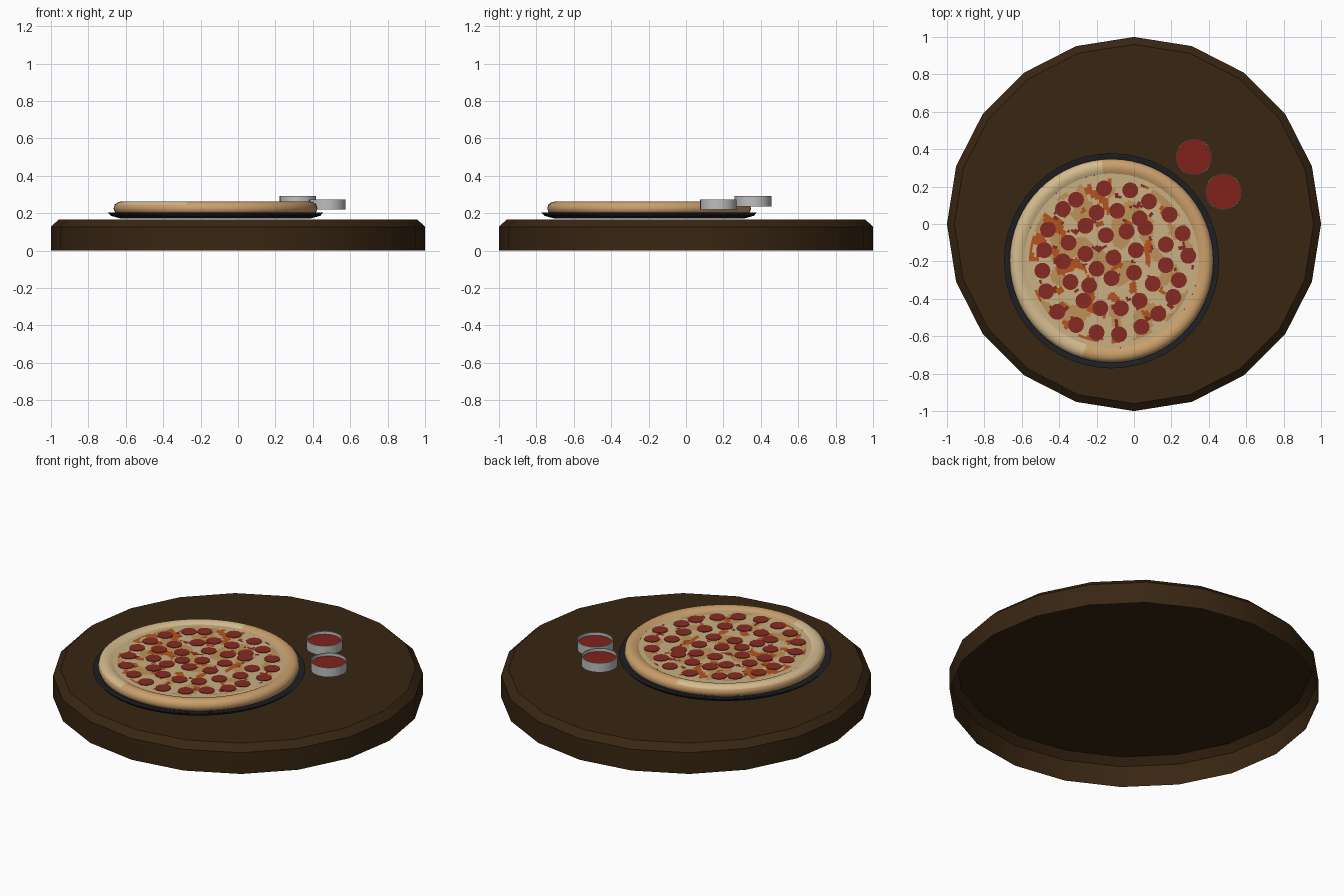
import bpy, bmesh, math
from mathutils import Vector, noise

if "Cube" in bpy.data.objects:
    bpy.data.objects.remove(bpy.data.objects["Cube"])


def mat(name, r, g, b):
    m = bpy.data.materials.new(name)
    m.diffuse_color = (r, g, b, 1)
    m.use_nodes = True
    m.node_tree.nodes["Principled BSDF"].inputs["Base Color"].default_value = m.diffuse_color
    return m


WOOD = mat("dark_wood", 0.040, 0.019, 0.006)
PAN = mat("black_pan", 0.013, 0.014, 0.018)
CRUST = mat("baked_crust", 0.60, 0.35, 0.15)
PALE = mat("pale_crust", 0.66, 0.50, 0.27)
CHEESE = mat("cheese", 0.58, 0.44, 0.23)
TOAST = mat("toasted_cheese", 0.51, 0.29, 0.10)
ORANGE = mat("orange_grease", 0.46, 0.09, 0.013)
RED = mat("pepperoni_red", 0.24, 0.023, 0.016)
SAUCE = mat("dip_sauce", 0.22, 0.016, 0.011)
CUP = mat("cup_grey", 0.52, 0.52, 0.52)


def finish(name, bm, mats, loc, smooth=None):
    me = bpy.data.meshes.new(name)
    bm.to_mesh(me)
    bm.free()
    for m in mats:
        me.materials.append(m)
    ob = bpy.data.objects.new(name, me)
    ob.location = loc
    bpy.context.collection.objects.link(ob)
    if smooth:
        bpy.ops.object.select_all(action='DESELECT')
        ob.select_set(True)
        bpy.context.view_layer.objects.active = ob
        bpy.ops.object.shade_smooth_by_angle(angle=math.radians(smooth))
    return ob


def lathe(name, profile, sides, mats, loc=(0, 0, 0), smooth=None, rule=None):
    """Spin (radius, z) points; profile runs bottom, outside, top for outward normals."""
    bm = bmesh.new()
    rings = []
    for r, z in profile:
        if r == 0:
            rings.append([bm.verts.new((0, 0, z))] * sides)
        else:
            rings.append([bm.verts.new((r * math.cos(2 * math.pi * i / sides),
                                        r * math.sin(2 * math.pi * i / sides), z))
                          for i in range(sides)])
    for a, b in zip(rings, rings[1:]):
        for i in range(sides):
            j = (i + 1) % sides
            quad = list(dict.fromkeys([a[i], a[j], b[j], b[i]]))
            f = bm.faces.new(quad)
            if rule:
                f.material_index = rule(f.calc_center_median())
    return finish(name, bm, mats, loc, smooth)


# table top, open underneath, chamfered rim
lathe("table_top", [(1, 0), (1, 0.127), (0.96, 0.165), (0, 0.165)], 20, [WOOD], smooth=25)

# pan below the pizza
PX, PY = -0.12, -0.197
lathe("pan", [(0, 0.172), (0.51, 0.172), (0.56, 0.186), (0.575, 0.203),
              (0.562, 0.203), (0.53, 0.192), (0, 0.192)], 48, [PAN], (PX, PY, 0), 30)


# crust: paler on top along the left half
def crust_rule(c):
    ang = math.degrees(math.atan2(c.y, c.x)) % 360
    return 1 if c.z > 0.245 and 95 < ang < 255 else 0


lathe("crust", [(0.52, 0.193), (0.538, 0.205), (0.545, 0.225), (0.539, 0.246),
                (0.523, 0.258), (0.505, 0.262), (0.485, 0.259), (0.467, 0.25)],
      64, [CRUST, PALE], (PX, PY, 0), 40, crust_rule)


# cheese with toasted, greasy and red patches
def cheese_rule(c):
    if c.xy.length > 0.435:
        return 0
    p = Vector((c.x, c.y, 0))
    if noise.noise(p * 13 + Vector((3, 7, 1))) > 0.36 + 0.5 * c.x:
        return 2
    if noise.noise(p * 22 + Vector((9, 2, 5))) > 0.42:
        return 3
    if noise.noise(p * 9 + Vector((1, 4, 8))) > 0.08:
        return 1
    return 0


lathe("cheese", [(0.467 * (1 - k / 36), 0.25) for k in range(36)] + [(0, 0.25)],
      120, [CHEESE, TOAST, ORANGE, RED], (PX, PY, 0), None, cheese_rule)

# pepperoni slices: centres in hundredths of a unit
SLICES = [(-16, 19), (-2, 18), (-31, 13), (8, 12), (-38, 8), (-20, 6), (-9, 7), (3, 3),
          (19, 5), (26, -5), (-46, -3), (-35, -10), (-26, -1), (-4, -4), (6, -2), (17, -11),
          (-15, -6), (1, -14), (-48, -14), (-38, -20), (-26, -16), (29, -17), (-11, -18),
          (17, -22), (-20, -24), (0, -26), (-49, -25), (-34, -31), (-12, -29), (10, -32),
          (24, -30), (-47, -36), (-24, -33), (21, -39), (3, -41), (-27, -41), (-18, -45),
          (-7, -45), (-41, -47), (13, -48), (4, -55), (-31, -54), (-20, -58), (-8, -59)]
for n, (x, y) in enumerate(SLICES):
    lathe(f"pepperoni_{n + 1}", [(0.043, 0.25), (0.043, 0.253), (0, 0.253)], 14, [RED],
          (x / 100, y / 100, 0))

# two dip cups with sauce
R, H = 0.098, 0.055
for n, (x, y, z) in enumerate([(0.32, 0.358, 0.236), (0.478, 0.173, 0.219)]):
    lathe(f"dip_cup_{n + 1}", [(0, 0), (R, 0), (R, H), (R - 0.005, H), (R - 0.005, 0.006),
                               (0, 0.006)], 24, [CUP], (x, y, z), 30)
    lathe(f"dip_sauce_{n + 1}", [(R - 0.005, H - 0.018), (0, H - 0.018)], 24, [SAUCE], (x, y, z))
